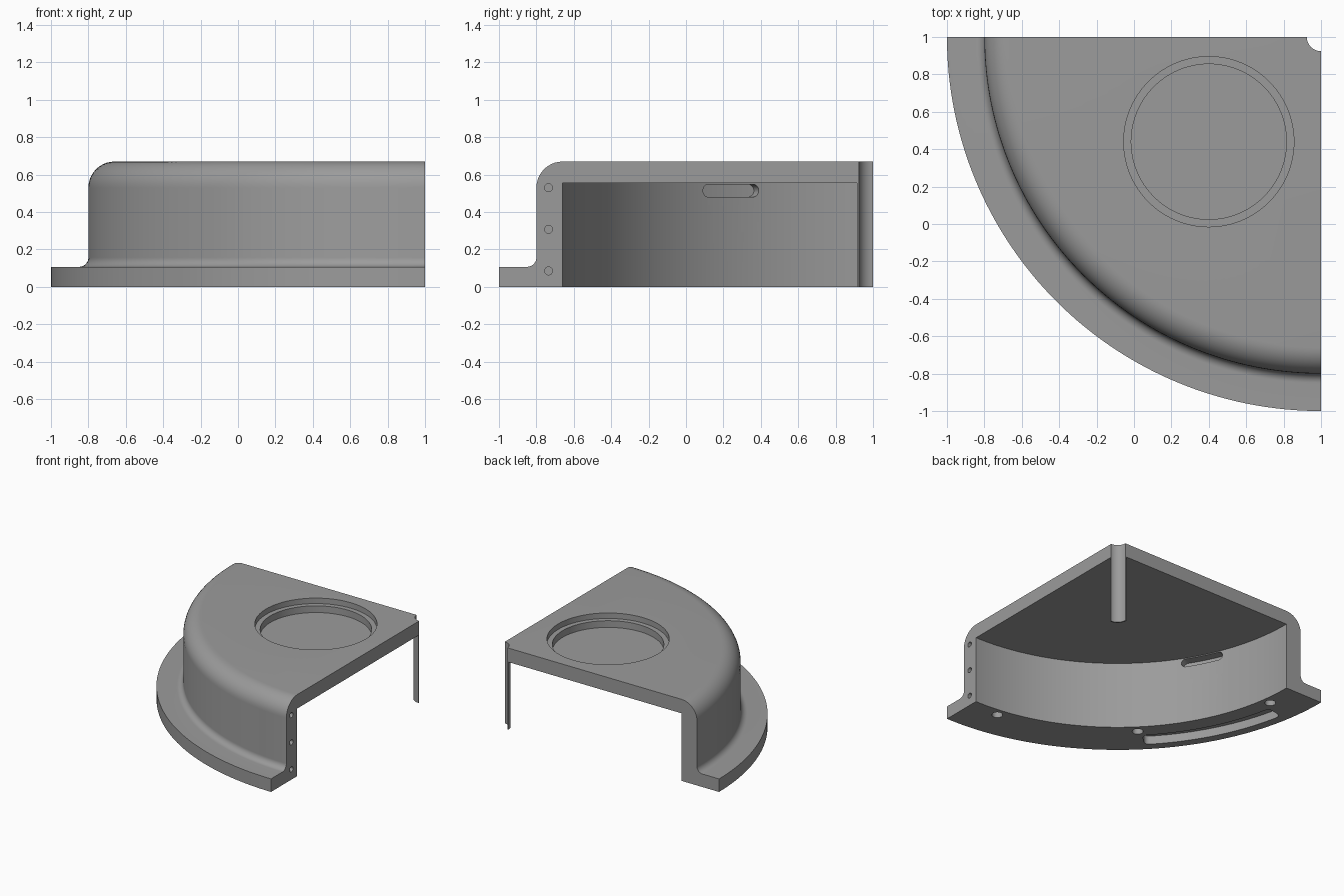
import bpy, bmesh, math
from mathutils import Matrix, Vector

if "Cube" in bpy.data.objects:
    bpy.data.objects.remove(bpy.data.objects["Cube"])

AXIS = Vector((1, 1, 0))      # corner that the quarter turn revolves around
SEGS = 64


def polar(r, deg, z):
    """Point at radius r, angle measured from the -x side towards -y."""
    a = math.radians(180 + deg)
    return AXIS + Vector((r * math.cos(a), r * math.sin(a), z))


def finish(bm, name):
    bmesh.ops.recalc_face_normals(bm, faces=bm.faces)
    me = bpy.data.meshes.new(name)
    bm.to_mesh(me)
    bm.free()
    ob = bpy.data.objects.new(name, me)
    bpy.context.collection.objects.link(ob)
    return ob


def loft(name, rings):
    """Closed solid through matching closed rings of points."""
    bm = bmesh.new()
    vs = [[bm.verts.new(p) for p in ring] for ring in rings]
    n = len(vs[0])
    for a, b in zip(vs, vs[1:]):
        for i in range(n):
            j = (i + 1) % n
            bm.faces.new((a[i], a[j], b[j], b[i]))
    bm.faces.new(vs[0])
    bm.faces.new(vs[-1][::-1])
    return finish(bm, name)


def arc(cx, cz, rad, start, end, n=10):
    return [(cx + rad * math.cos(math.radians(start + (end - start) * i / n)),
             cz + rad * math.sin(math.radians(start + (end - start) * i / n)))
            for i in range(n + 1)]


def cylinder(name, loc, r, depth, axis='Z', n=32):
    bm = bmesh.new()
    m = Matrix.Translation(loc)
    if axis == 'X':
        m = m @ Matrix.Rotation(math.pi / 2, 4, 'Y')
    bmesh.ops.create_cone(bm, cap_ends=True, segments=n, radius1=r,
                          radius2=r, depth=depth, matrix=m)
    return finish(bm, name)


def curved_slot(name, a0, a1, r_mid, half, corner, section):
    """Slot following the arc, with rounded ends; section(half) gives (r, z)."""
    length = math.radians(a1 - a0) * r_mid
    cor = [corner * (1 - math.cos(math.pi / 2 * i / 8)) for i in range(9)]
    body = [corner + (length - 2 * corner) * i / 16 for i in range(1, 16)]
    rings = []
    for s in cor + body + [length - c for c in reversed(cor)]:
        d = min(s, length - s, corner)
        h = half - corner + math.sqrt(max(corner**2 - (corner - d)**2, 0))
        h = max(h, 0.002)
        ang = a0 + math.degrees(s / r_mid)
        rings.append([polar(r, ang, z) for r, z in section(h)])
    return loft(name, rings)


# Quarter-turn shell: centre sleeve, top plate, wall and flange
profile = [(0.076, 0), (0.086, 0), (0.086, 0.555), (1.66, 0.555), (1.66, 0),
           (2.0, 0), (2.0, 0.107)]
profile += arc(1.85, 0.157, 0.05, 270, 180)      # fillet above the flange
profile += arc(1.66, 0.53, 0.14, 0, 90)          # rounded top edge
profile += [(0.076, 0.67)]
shell = loft("quarter_shell", [[polar(r, 90 * i / SEGS, z) for r, z in profile]
                               for i in range(SEGS + 1)])

cutters = []
# Stepped round recess in the top
cutters.append(cylinder("recess_upper", (0.40, 0.44, 0.73), 0.455, 0.21, n=96))
cutters.append(cylinder("recess_lower", (0.40, 0.44, 0.67), 0.415, 0.20, n=96))
# Screw holes in the end face
for z in (0.085, 0.307, 0.53):
    cutters.append(cylinder("screw_hole", (1, -0.735, z), 0.021, 0.16, 'X'))
# Round holes under the wall
for deg in (8.4, 45, 81.6):
    cutters.append(cylinder("foot_hole", polar(1.73, deg, 0), 0.041, 0.12))
# Curved pocket under the flange
cutters.append(curved_slot("flange_pocket", 10.5, 44, 1.86, 0.07, 0.04,
               lambda h: [(1.86 - h, -0.05), (1.86 + h, -0.05),
                          (1.86 + h, 0.07), (1.86 - h, 0.07)]))
# Rounded slot on the inside of the wall
cutters.append(curved_slot("wall_slot", 21.6, 33.2, 1.66, 0.034, 0.034,
               lambda h: [(1.60, 0.514 - h), (1.73, 0.514 - h),
                          (1.73, 0.514 + h), (1.60, 0.514 + h)]))

bpy.context.view_layer.objects.active = shell
shell.select_set(True)
for c in cutters:
    c.hide_render = True
    mod = shell.modifiers.new("cut", 'BOOLEAN')
    mod.operation = 'DIFFERENCE'
    mod.solver = 'EXACT'
    mod.object = c
    bpy.ops.object.modifier_apply(modifier=mod.name)
    bpy.data.objects.remove(c)

# Single grey finish, smooth curves with sharp edges
grey = bpy.data.materials.new("mid_grey")
grey.diffuse_color = (0.33, 0.33, 0.33, 1)
grey.use_nodes = True
grey.node_tree.nodes["Principled BSDF"].inputs["Base Color"].default_value = grey.diffuse_color
shell.data.materials.clear()
shell.data.materials.append(grey)
bpy.ops.object.shade_smooth_by_angle(angle=math.radians(30))
